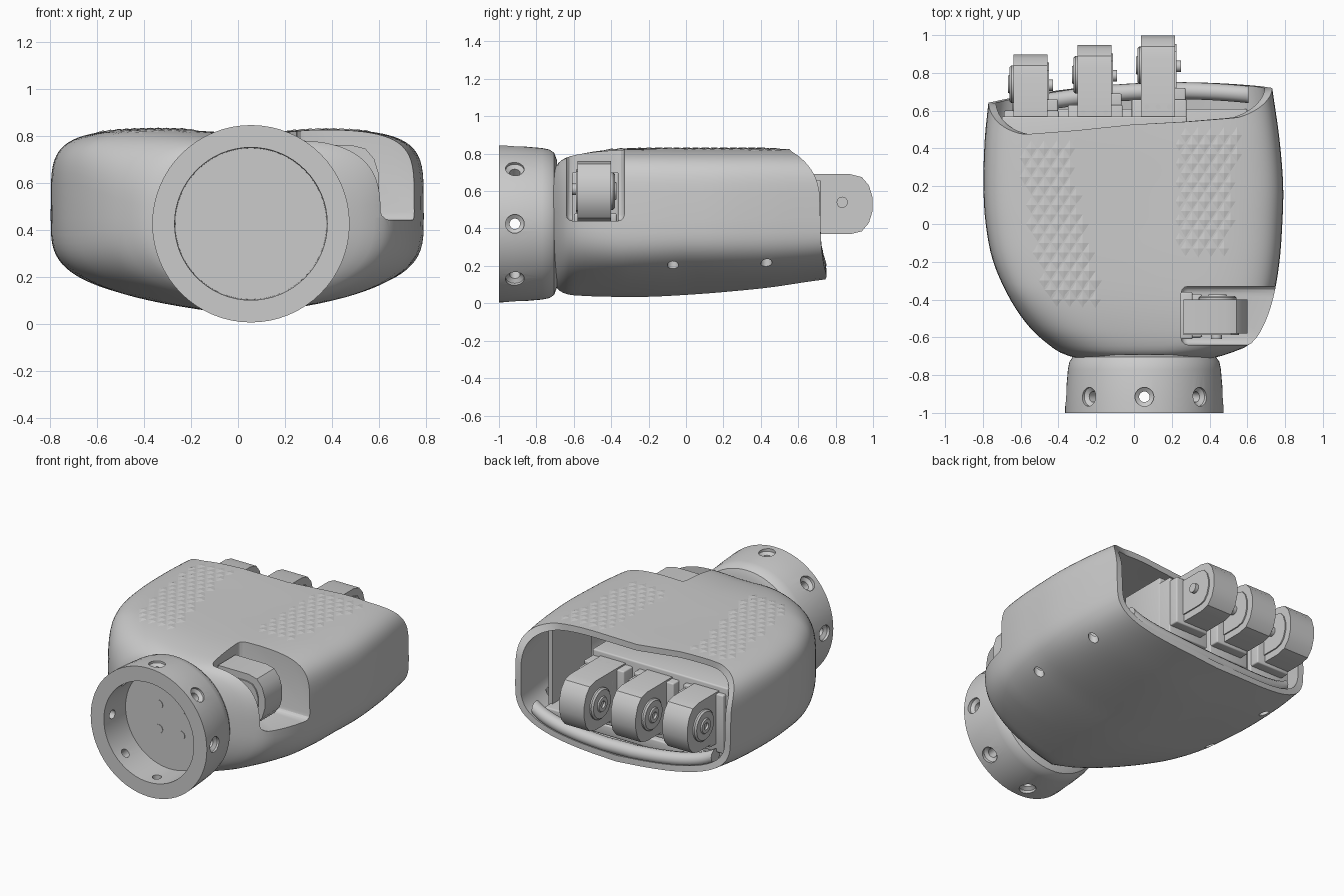
import bpy, bmesh
from math import sin, cos, pi, exp, copysign, radians
from mathutils import Matrix, Vector

if "Cube" in bpy.data.objects:
    bpy.data.objects.remove(bpy.data.objects["Cube"])


def finish(name, bm, angle=30):
    bmesh.ops.recalc_face_normals(bm, faces=bm.faces[:])
    me = bpy.data.meshes.new(name)
    bm.to_mesh(me)
    bm.free()
    ob = bpy.data.objects.new(name, me)
    bpy.context.collection.objects.link(ob)
    activate(ob)
    bpy.ops.object.shade_smooth_by_angle(angle=radians(angle))
    return ob


def activate(ob):
    bpy.ops.object.select_all(action='DESELECT')
    ob.select_set(True)
    bpy.context.view_layer.objects.active = ob


def loft(bm, rings):
    """Skin a list of equal-length rings and cap both ends."""
    vs = [[bm.verts.new(p) for p in r] for r in rings]
    n = len(rings[0])
    for a, b in zip(vs, vs[1:]):
        for i in range(n):
            j = (i + 1) % n
            bm.faces.new((a[i], a[j], b[j], b[i]))
    bm.faces.new(vs[0])
    bm.faces.new(vs[-1])


def lathe(bm, profile, origin, axis, n):
    """Rings of (radius, distance) around an axis."""
    q = Vector(axis).to_track_quat('Z', 'Y')
    o = Vector(origin)
    loft(bm, [[o + q @ Vector((r * cos(2*pi*i/n), r * sin(2*pi*i/n), d))
               for i in range(n)] for r, d in profile])


def add_box(bm, x, y, z, bevel=0):
    m = Matrix.Translation(((x[0]+x[1])/2, (y[0]+y[1])/2, (z[0]+z[1])/2)) @ \
        Matrix.Diagonal((x[1]-x[0], y[1]-y[0], z[1]-z[0], 1))
    r = bmesh.ops.create_cube(bm, size=1, matrix=m)
    if bevel:
        es = list({e for v in r['verts'] for e in v.link_edges})
        bmesh.ops.bevel(bm, geom=es, offset=bevel, segments=3, profile=0.5, affect='EDGES')


def cut(ob, cutter):
    m = ob.modifiers.new('cut', 'BOOLEAN')
    m.object, m.solver = cutter, 'EXACT'
    activate(ob)
    bpy.ops.object.modifier_apply(modifier=m.name)
    bpy.data.objects.remove(cutter)


# palm cross-sections: y, left, right, bottom, top
STATIONS = [(-.72, -.26, .38, .14, .70), (-.69, -.37, .49, .08, .76), (-.64, -.45, .61, .05, .79),
            (-.55, -.55, .68, .04, .81), (-.4, -.655, .735, .035, .825), (-.2, -.745, .77, .035, .83),
            (0, -.785, .785, .045, .83), (.2, -.797, .79, .06, .83), (.45, -.79, .77, .085, .83),
            (.65, -.77, .742, .115, .825), (.8, -.755, .72, .135, .82)]
ZC = .45


def slope(i, k):
    a, b = STATIONS[max(i - 1, 0)], STATIONS[min(i + 1, len(STATIONS) - 1)]
    return (b[k] - a[k]) / (b[0] - a[0])


def station(y):
    """Smooth (Hermite) interpolation of the section sizes."""
    i = max(j for j in range(len(STATIONS) - 1) if j == 0 or STATIONS[j][0] <= y)
    a, b = STATIONS[i], STATIONS[i + 1]
    d = b[0] - a[0]
    t = min(1, max(0, (y - a[0]) / d))
    s = t*t*(3 - 2*t)
    return [a[k] + (b[k] - a[k])*s + d*t*(1-t)*((1-t)*slope(i, k) - t*slope(i+1, k))
            for k in range(1, 5)]


def power(y, top):
    f = min(1, max(0, (y + .7) / .35))
    return 2.6 + (2.7 if top else .9) * f


def dip(x):
    return .022 * exp(-((x - .05) / .2) ** 2)


def section(y, a, inset=0):
    l, r, b, t = station(y)
    c, s = cos(a), sin(a)
    n = power(y, s > 0)
    u = copysign(abs(c) ** (2/n), c)
    x = (l + r)/2 + ((r - l)/2 - inset) * u
    v = abs(s) ** (2/n)
    if s > 0:
        return Vector((x, y, ZC + (t - ZC - inset) * v - dip(x) * s))
    keel = .25 - .12 * min(1, max(0, y / .65))
    return Vector((x, y, ZC - (ZC - b - inset) * v * (1 - keel * abs(u))))


def top_z(x, y):
    l, r, b, t = station(y)
    n = power(y, True)
    u = min(1, abs((x - (l + r)/2) / ((r - l)/2)))
    return ZC + (t - ZC) * (1 - u**n) ** (1/n) - dip(x)


def end_y(a):
    """Front rim: slanted, pulled back on top, bulging below."""
    p = section(.65, a)
    y = .68 + .05 * p.x
    if p.z > .5:
        return y - (.16 - .03 * p.x) * min(1, (p.z - .5) / .31) ** 3
    return y + .065 * max(0, 1 - (p.x / .78) ** 2) * min(1, (.5 - p.z) / .25)


# hollow palm shell
N, S = 80, 32
angles = [2 * pi * i / N for i in range(N)]
rings = []
for k in range(S + 1):
    t = (k / S) ** 1.5
    rings.append([section(-.72 + t * (end_y(a) + .72), a) for a in angles])
for k in range(9):
    rings.append([section(end_y(a) + k/8 * (-.27 - end_y(a)), a, .04) for a in angles])
bm = bmesh.new()
loft(bm, rings)
palm = finish('palm_shell', bm, 35)

# thumb recess and underside screw holes
bm = bmesh.new()
add_box(bm, (.25, 1.1), (-.64, -.33), (.44, 1.1), .035)
cut(palm, finish('recess_cutter', bm))
bm = bmesh.new()
for x in (-.645, .675):
    for y in (-.07, .43):
        lathe(bm, [(.03, 0), (.03, .3)], (x, y, 0), (0, 0, 1), 20)
cut(palm, finish('screw_cutter', bm))
activate(palm)
bpy.ops.object.shade_smooth_by_angle(angle=radians(35))

# rolled lower lip along the opening
bm = bmesh.new()
path = [section(end_y(a) - .045, a, .07) for a in (radians(212 + 4*i) for i in range(30))]
loft(bm, [[p + Vector((0, .045 * cos(b), .045 * sin(b))) for b in (2*pi*i/12 for i in range(12))]
          for p in path])
finish('lower_lip', bm, 40)

# diamond grip patches: row start and end in x for each y
bm = bmesh.new()
px, py = .068, .1


def grip(y0, y1, span):
    rows = int((y0 - y1) / (py/2))
    for i in range(rows + 1):
        y = y0 - i * py/2
        lo, hi = span(i / rows)
        for j in range(-14, 14):
            x = (j + (i % 2) / 2) * px
            if lo <= x <= hi:
                base = [bm.verts.new((u, v, top_z(u, v) - .001)) for u, v in
                        ((x+px/2, y), (x, y+py/2), (x-px/2, y), (x, y-py/2))]
                tip = bm.verts.new((x, y, top_z(x, y) + .005))
                for m in range(4):
                    bm.faces.new((base[m], base[(m+1) % 4], tip))


grip(.4, -.41, lambda t: (-.59 + .13*t*t, -.34 + .16*t))
grip(.47, -.15, lambda t: (.22, .56 - .06*t))
finish('grip_texture', bm, 1)

# wrist collar with recess and eight countersunk holes
C = (.055, 0, .425)
bm = bmesh.new()
lathe(bm, [(.1, -.78), (.322, -.78), (.325, -1), (.42, -1), (.418, -.92), (.405, -.77), (.397, -.73),
           (.38, -.705), (.34, -.69), (.1, -.69)], C, (0, 1, 0), 64)
collar = finish('wrist_collar', bm)
bm = bmesh.new()
for k in range(8):
    a = k * pi / 4
    lathe(bm, [(.028, .28), (.028, .385), (.05, .4), (.05, .47)],
          (C[0], -.915, C[2]), (cos(a), 0, sin(a)), 24)
cut(collar, finish('collar_hole_cutter', bm))
activate(collar)
bpy.ops.object.shade_smooth_by_angle(angle=radians(30))
bm = bmesh.new()
for x in (-.08, .08):
    for z in (-.08, .08):
        lathe(bm, [(.028, 0), (.028, .03)], (C[0]+x, -.784, C[2]+z), (0, 1, 0), 20)
finish('collar_screws', bm)


# knuckle: rounded tongue along +y with a side disc, hub, cover plate and pin
def knuckle(name, tip, length, turn=0):
    half = [(-.12, -.16), (-.06, -.145), (-.022, -.1), (-.002, -.035), (-.002, .035),
            (-.022, .1), (-.06, .145), (-.12, .16)]

    def outline(k):
        return [(-length, -.16*k)] + [(-.16 + (y+.16)*k, z*k) for y, z in half] + [(-length, .16*k)]
    bm = bmesh.new()
    loft(bm, [[(x, y, z) for y, z in outline(1)] for x in (-.09, .09)])
    loft(bm, [[(x, y, z) for y, z in outline(.72)] for x in (.08, .098)])
    lathe(bm, [(.1, .08), (.1, .1), (.09, .11), (.05, .11), (.045, .118), (.022, .118), (.02, .105)],
          (0, -.16, 0), (-1, 0, 0), 24)
    lathe(bm, [(.03, .08), (.03, .12)], (0, -.165, .01), (1, 0, 0), 16)
    bm.transform(Matrix.Translation(tip) @ Matrix.Rotation(turn, 4, 'Z'))
    finish(name, bm, 25)


fingers = ((-.548, .9), (-.21, .95), (.128, 1.0))
for i, (x, y) in enumerate(fingers):
    knuckle('finger_knuckle_%d' % (i + 1), (x, y, .53), y - .55)
knuckle('thumb_knuckle', (.602, -.49, .60), .34, -pi/2)

# thumb mount
bm = bmesh.new()
add_box(bm, (.24, .31), (-.61, -.36), (.43, .7), .01)
add_box(bm, (.24, .36), (-.6, -.37), (.43, .48), .01)
finish('thumb_mount', bm)

# finger mounting frame inside the opening
bm = bmesh.new()
for i, (x, y) in enumerate(fingers):
    f = .6 + .03 * i
    add_box(bm, (x-.14, x+.15), (.3, f), (.3, .68), .008)
    add_box(bm, (x-.09, x+.145), (f-.05, f+.06), (.35, .66), .008)
    for s in (-.06, 0, .06):
        lathe(bm, [(.014, .67), (.014, .69)], (x+s, f-.04, 0), (0, 0, 1), 12)
add_box(bm, (-.7, .28), (.25, .57), (.26, .72), .01)
add_box(bm, (-.62, .6), (.2, .61), (.2, .27), .01)
add_box(bm, (.58, .61), (.15, .55), (.26, .76))
finish('finger_frame', bm)
